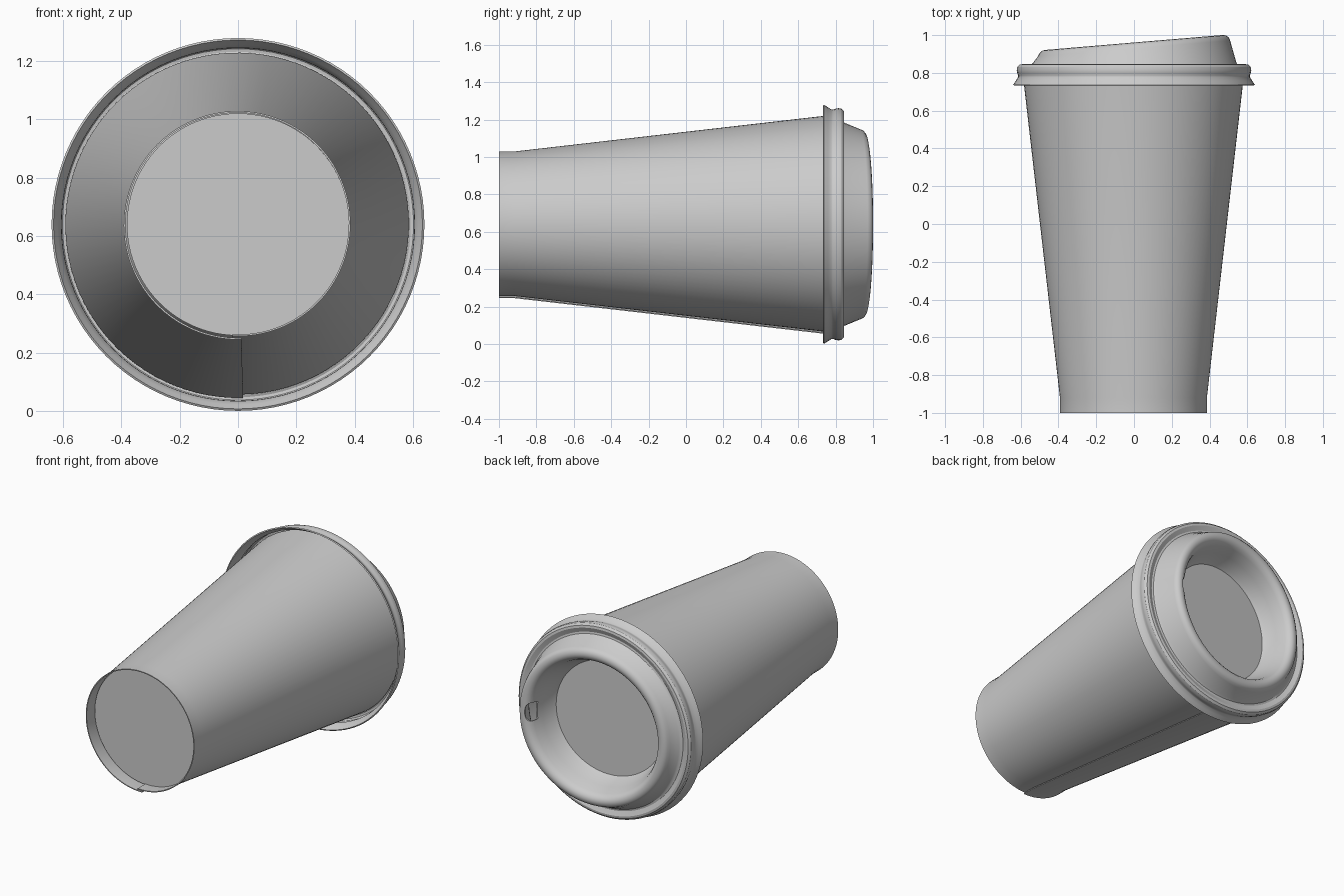
import bpy, bmesh, math

old = bpy.data.objects.get("Cube")
if old:
    bpy.data.objects.remove(old, do_unlink=True)

AXIS_Z = 0.64      # height of the cup's axis, which runs along y
SLANT = 0.084      # tilt of the lid top towards +x

grey = bpy.data.materials.new("light grey")
grey.use_nodes = True
grey.diffuse_color = (0.6, 0.6, 0.6, 1)
grey.node_tree.nodes["Principled BSDF"].inputs["Base Color"].default_value = (0.6, 0.6, 0.6, 1)


def apply(obj, mod):
    bpy.context.view_layer.objects.active = obj
    bpy.ops.object.modifier_apply(modifier=mod.name)


def fix_normals(mesh):
    bm = bmesh.new()
    bm.from_mesh(mesh)
    bmesh.ops.recalc_face_normals(bm, faces=bm.faces)
    bm.to_mesh(mesh)
    bm.free()


def smooth(obj):
    bpy.ops.object.select_all(action="DESELECT")
    obj.select_set(True)
    bpy.context.view_layer.objects.active = obj
    bpy.ops.object.shade_smooth_by_angle(angle=math.radians(32))


def lathe(name, profile, thickness, segments=96, start=0.0, sweep=2 * math.pi, growth=0.0):
    """Sweep (radius, y, slant weight) points about the cup axis into a thin shell."""
    bm = bmesh.new()
    rows = []
    for i in range(segments + 1):
        t = i / segments
        a = start - t * sweep
        row = []
        for r, y, w in profile:
            r += growth * (0.5 - t)
            x = r * math.cos(a)
            row.append(bm.verts.new((x, y + w * SLANT * x, AXIS_Z + r * math.sin(a))))
        rows.append(row)
    for a, b in zip(rows, rows[1:]):
        for j in range(len(profile) - 1):
            bm.faces.new((a[j], a[j + 1], b[j + 1], b[j]))
    if growth == 0:
        bmesh.ops.remove_doubles(bm, verts=bm.verts, dist=0.0001)
    mesh = bpy.data.meshes.new(name)
    bm.to_mesh(mesh)
    bm.free()
    obj = bpy.data.objects.new(name, mesh)
    bpy.context.collection.objects.link(obj)
    mesh.materials.append(grey)
    shell = obj.modifiers.new("shell", "SOLIDIFY")
    shell.thickness = thickness
    shell.offset = 0
    apply(obj, shell)
    fix_normals(mesh)
    return obj


# Paper wall, rolled so that its ends overlap in a seam underneath
wall = lathe("cup_wall", [(0.386, -1, 0), (0.386, -0.92, 0), (0.586, 0.82, 0)], 0.006,
             start=-math.pi / 2 + 0.03, sweep=2 * math.pi + 0.08, growth=0.012)
smooth(wall)

# Recessed base disc
base = lathe("cup_base", [(0, -0.92, 0), (0.381, -0.92, 0)], 0.006)
smooth(base)

# Lid: flared skirt, bead, groove, slanted rim and sunken centre
lid_profile = [
    (0.636, 0.735, 0), (0.622, 0.757, 0), (0.61, 0.776, 0), (0.609, 0.786, 0),
    (0.614, 0.8, 0), (0.617, 0.815, 0), (0.614, 0.83, 0), (0.604, 0.84, 0),
    (0.592, 0.842, 0), (0.578, 0.836, 0), (0.563, 0.83, 0), (0.549, 0.833, 0),
    (0.539, 0.846, 0.1), (0.505, 0.928, 1), (0.498, 0.944, 1), (0.485, 0.954, 1),
    (0.468, 0.957, 1), (0.452, 0.953, 1), (0.438, 0.941, 1), (0.428, 0.922, 1),
    (0.408, 0.86, 1), (0.386, 0.795, 1), (0.37, 0.77, 1), (0, 0.77, 1),
]
lid = lathe("lid", lid_profile, 0.008)

# Drinking hole through the high side of the rim
bpy.ops.mesh.primitive_cylinder_add(vertices=32, radius=1, depth=0.17,
                                    location=(0.425, 1.015, AXIS_Z),
                                    rotation=(math.pi / 2, 0, 0))
cutter = bpy.context.object
cutter.name = "hole_cutter"
cutter.scale = (0.035, 0.06, 1)
cutter.hide_render = True
bpy.context.view_layer.update()
cut = lid.modifiers.new("drinking_hole", "BOOLEAN")
cut.operation = "DIFFERENCE"
cut.solver = "EXACT"
cut.object = cutter
apply(lid, cut)
bpy.data.objects.remove(cutter, do_unlink=True)
smooth(lid)
